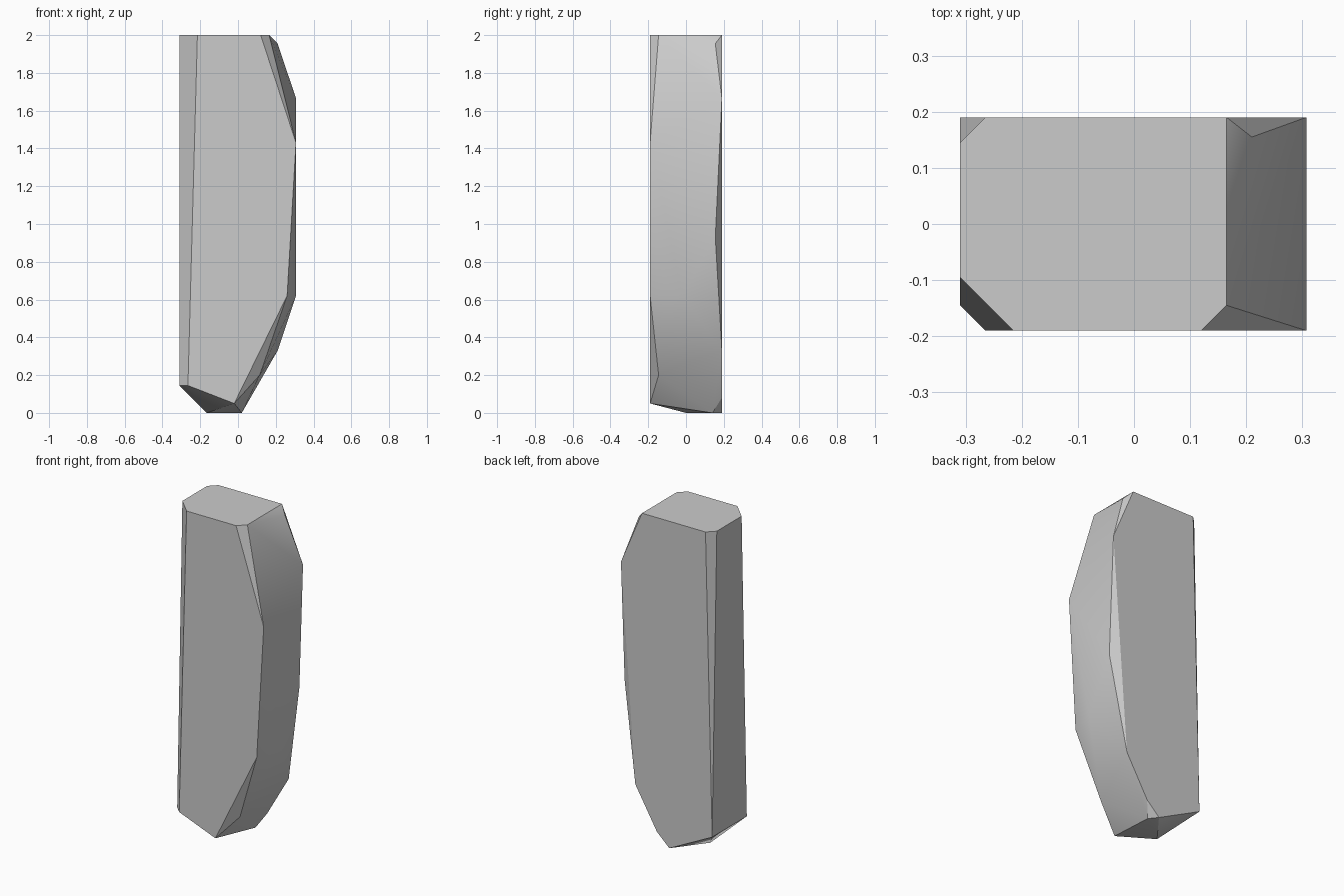
import bpy
import bmesh
import math

cube = bpy.data.objects.get("Cube")
if cube:
    bpy.data.objects.remove(cube, do_unlink=True)

# Extents of the block: left/right sides, front/back faces, top
L, R, F, B, T = -0.31, 0.307, -0.19, 0.19, 2.0

# Stone colour
stone = bpy.data.materials.new("grey_stone")
stone.use_nodes = True
grey = (0.6, 0.6, 0.6, 1)
stone.diffuse_color = grey
stone.node_tree.nodes["Principled BSDF"].inputs["Base Color"].default_value = grey

# Corners of the hewn block, face by face
front = [(x, F, z) for x, z in
         [(-0.215, T), (0.12, T), (R, 1.43), (0.26, 0.62), (-0.02, 0.05), (-0.265, 0.145)]]
back = [(x, B, z) for x, z in
        [(-0.265, T), (0.165, T), (R, 1.665), (0.21, 0.33), (0.065, 0.08), (-0.02, 0), (L, 0.145)]]
flat_side = [(L, y, z) for y, z in [(-0.095, T), (0.145, T), (-0.145, 0.145)]]
worn_side = [(0.165, -0.145, T), (0.21, 0.155, 1.955), (R, 0.155, 0.93),
             (R, -0.02, 0.62), (0.115, -0.145, 0.2)]
base = [(-0.165, 0, 0), (0.02, 0.14, 0)]

# Wrap the corners into one faceted stone
bm = bmesh.new()
for p in front + back + flat_side + worn_side + base:
    bm.verts.new(p)
bmesh.ops.convex_hull(bm, input=bm.verts)
bmesh.ops.dissolve_limit(bm, angle_limit=math.radians(0.5), verts=bm.verts, edges=bm.edges)
bmesh.ops.recalc_face_normals(bm, faces=bm.faces)
mesh = bpy.data.meshes.new("stone_block")
bm.to_mesh(mesh)
bm.free()
mesh.materials.append(stone)

block = bpy.data.objects.new("stone_block", mesh)
bpy.context.collection.objects.link(block)
bpy.context.view_layer.objects.active = block
block.select_set(True)
bpy.ops.object.shade_smooth_by_angle(angle=math.radians(30))
